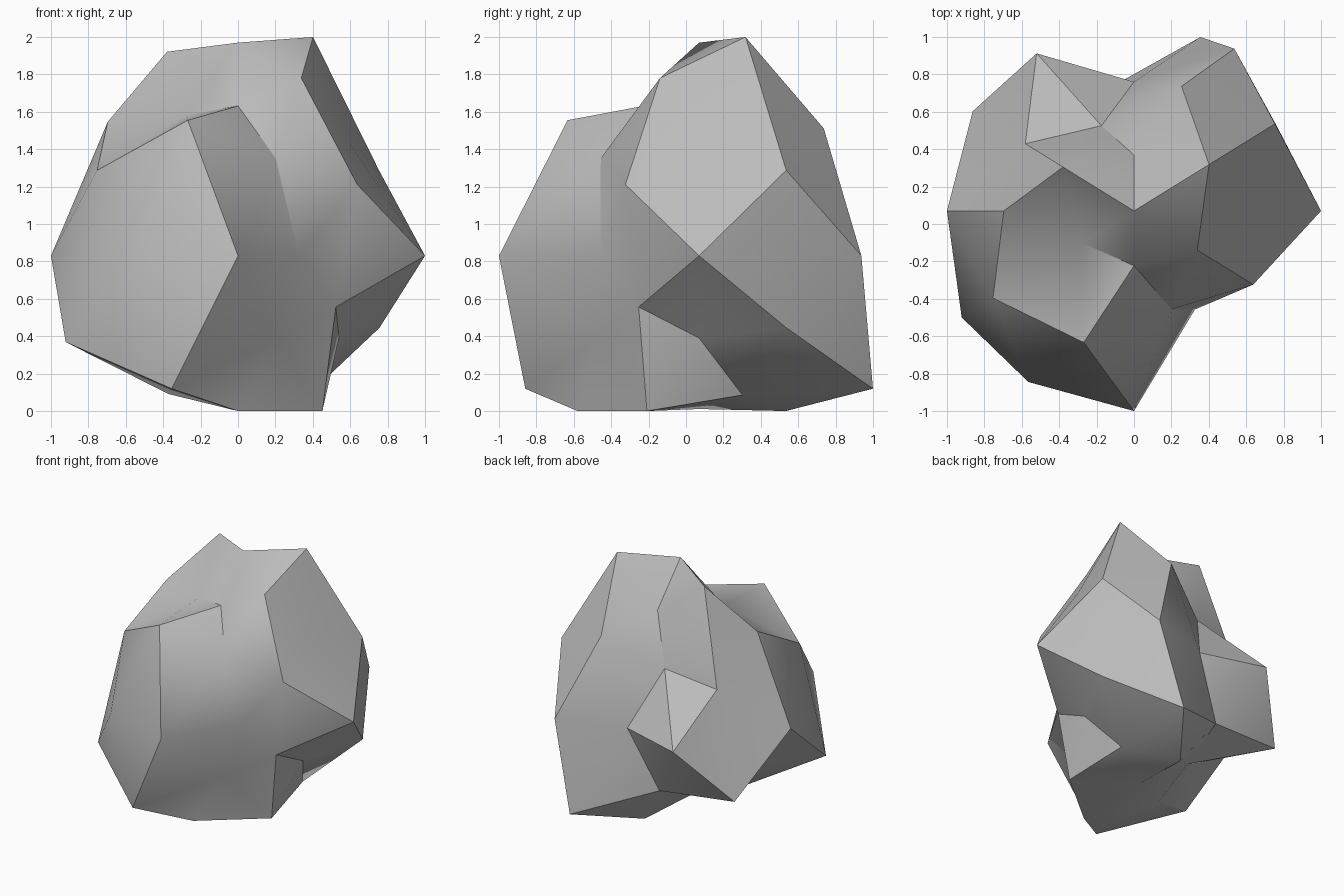
import bpy
import bmesh
import math
from mathutils import Vector

# Remove the default cube
default_cube = bpy.data.objects.get("Cube")
if default_cube:
    bpy.data.objects.remove(default_cube, do_unlink=True)

PHI = (1 + math.sqrt(5)) / 2
CENTRE = Vector((0, 0.07, 0.83))
HEIGHT_STRETCH = 1.45
TAPER = 0.207

# Geodesic sphere directions, each mirrored over its non-zero axes,
# with the rock's radius in every mirrored direction (x, then y, then z)
LUMPS = [
    ((1, 0, 0), [1, 1]),
    ((0, 1, 0), [1.07, .69]),
    ((0, 0, 1), [.565, .786]),
    ((1, PHI, 0), [1.075, .99, .62, 1.02]),
    ((0, 1, PHI), [.94, .65, .72, .665]),
    ((PHI, 0, 1), [.58, .94, .577, .79]),
    ((1, PHI * PHI, PHI), [.98, 1, .67, .615, .62, .72, .98, .94]),
    ((PHI, 1, PHI * PHI), [.63, .64, .53, .93, .74, .81, .635, .997]),
    ((PHI * PHI, PHI, 1), [1.03, 1.02, .97, .77, .61, .85, .86, 1.02]),
]


def signs(value):
    """Mirror signs for one coordinate."""
    return (-1, 1) if value else (1,)


def mirrored(direction):
    """All unit vectors made by mirroring a direction over the axes."""
    x, y, z = direction
    return [Vector((x * i, y * j, z * k)).normalized()
            for i in signs(x) for j in signs(y) for k in signs(z)]


def rock_point(direction, radius):
    """Push a direction out, narrow it towards the top, flatten the base."""
    z = HEIGHT_STRETCH * radius * direction.z
    spread = radius / (1 + TAPER * z)
    offset = Vector((direction.x * spread, direction.y * spread,
                     max(z, -CENTRE.z)))
    return CENTRE + offset


def make_material(name, colour):
    material = bpy.data.materials.new(name)
    material.use_nodes = True
    material.diffuse_color = colour
    shader = material.node_tree.nodes["Principled BSDF"]
    shader.inputs["Base Color"].default_value = colour
    shader.inputs["Roughness"].default_value = 0.9
    return material


# Rock: a faceted sphere, then every corner moved to its own radius
bm = bmesh.new()
targets = {}
for direction, radii in LUMPS:
    for unit, radius in zip(mirrored(direction), radii):
        targets[bm.verts.new(unit)] = rock_point(unit, radius)
bmesh.ops.convex_hull(bm, input=list(bm.verts))
bmesh.ops.recalc_face_normals(bm, faces=list(bm.faces))
for vert, position in targets.items():
    vert.co = position

mesh = bpy.data.meshes.new("rock")
bm.to_mesh(mesh)
bm.free()
rock = bpy.data.objects.new("rock", mesh)
bpy.context.collection.objects.link(rock)
mesh.materials.append(make_material("stone grey", (0.5, 0.5, 0.5, 1)))

# Soft shading on shallow folds, crisp creases elsewhere
bpy.ops.object.select_all(action="DESELECT")
rock.select_set(True)
bpy.context.view_layer.objects.active = rock
bpy.ops.object.shade_smooth_by_angle(angle=math.radians(32))
